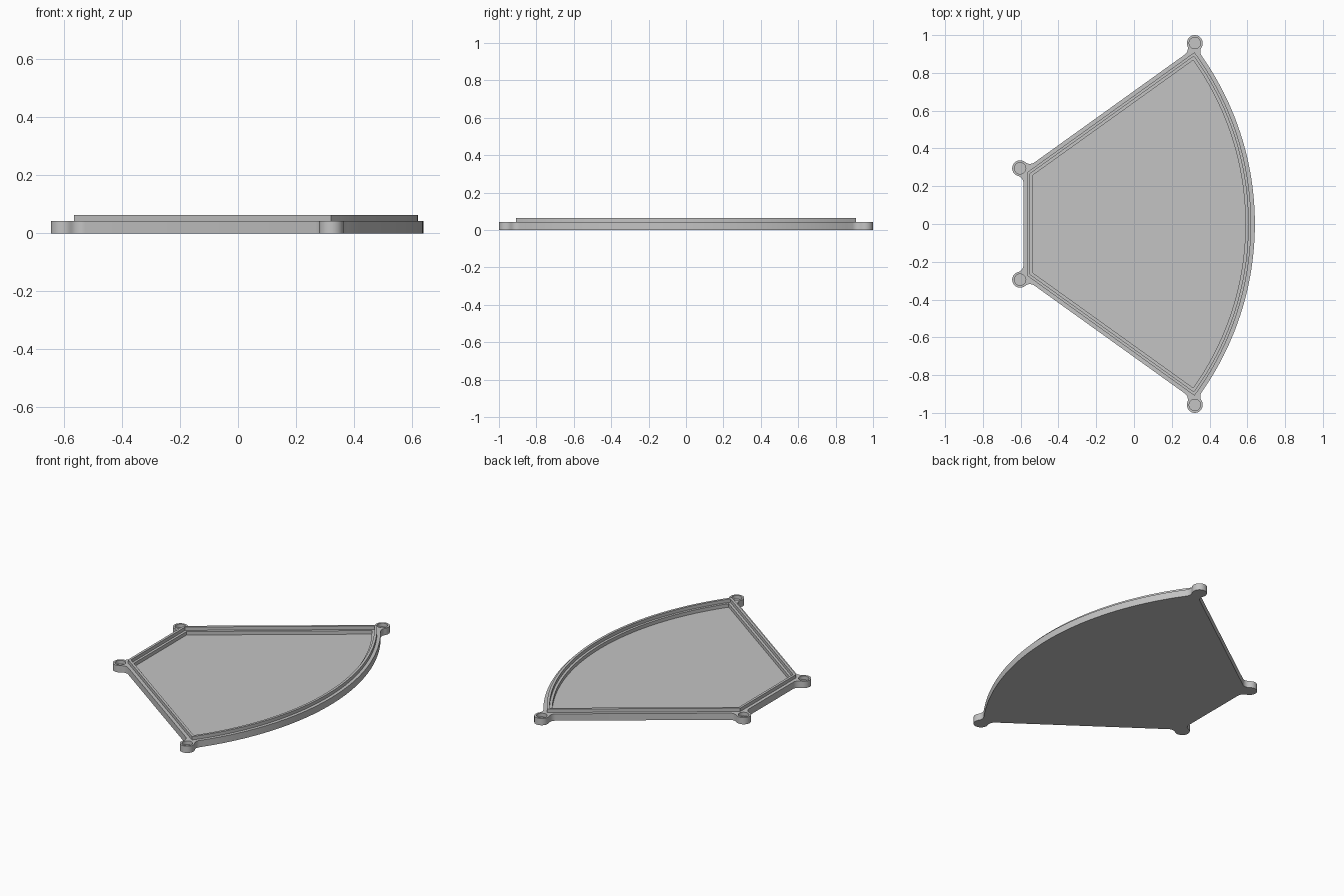
import bpy, bmesh
from math import atan2, acos, cos, sin, sqrt, tau, ceil
from mathutils import Vector as V

cube = bpy.data.objects.get("Cube")
if cube:
    bpy.data.objects.remove(cube)

# Heights
FLOOR, RIM, LIP = 0.02, 0.042, 0.063
# Plan dimensions: lip edge, corner bosses and fillets
LEFT_X, TIP, ARC_R = -0.565, V((0.32, 0.909)), 1.527
CENTRE = V((0.62 - ARC_R, 0))
BOSSES = [V((-0.603, 0.295)), V((0.322, 0.958))]
BOSS_R, HOLE_R, FILLET, MARGIN = 0.042, 0.03, 0.04, 0.02
SIDE = V((0.923, 0.662)).normalized()
NORMAL = V((-SIDE.y, SIDE.x))


def polar(a):
    return V((cos(a), sin(a)))


def arc(c, r, start, end, turn, step=0.06):
    """Points on a circle between two positions; turn is 1 for counterclockwise."""
    a = atan2(*(start - c).yx)
    sweep = ((atan2(*(end - c).yx) - a) * turn) % tau
    n = max(2, ceil(sweep / step))
    return [c + r * polar(a + turn * sweep * i / n) for i in range(n + 1)]


def mirrored(half):
    """Close an upper half outline by reflecting it across y = 0."""
    return half + [V((p.x, -p.y)) for p in reversed(half) if p.y > 1e-6]


def inset_outline(d):
    """Sector outline, d inside the lip's outer edge."""
    p = TIP - NORMAL * d
    x, r = LEFT_X + d, ARC_R - d
    corner = p + SIDE * ((x - p.x) / SIDE.x)
    q = p - CENTRE
    b = q.dot(SIDE)
    tip = p + SIDE * (-b + sqrt(b * b - q.dot(q) + r * r))
    return mirrored([corner] + arc(CENTRE, r, tip, V((1, 0)), -1, 0.025))


def line_fillet(p, u, boss, side):
    """Fillet centre and its touching points on a straight edge and a boss."""
    n = V((-u.y, u.x))
    rel = boss - p
    reach = sqrt((BOSS_R + FILLET) ** 2 - (rel.dot(n) - FILLET) ** 2)
    touch = p + u * (rel.dot(u) + side * reach)
    c = touch + n * FILLET
    return c, touch, boss + (c - boss).normalized() * BOSS_R


def outer_outline():
    """Flange outline with filleted corner bosses."""
    b1, b2 = BOSSES
    edge = TIP + NORMAL * MARGIN
    c1, e1, t1 = line_fillet(V((LEFT_X - MARGIN, 0)), V((0, 1)), b1, -1)
    c2, e2, t2 = line_fillet(edge, SIDE, b1, 1)
    c3, e3, t3 = line_fillet(edge, SIDE, b2, -1)
    # fillet between the far boss and the curved edge
    r, q = ARC_R + MARGIN, b2 - CENTRE
    k, m = r + FILLET, BOSS_R + FILLET
    a = atan2(q.y, q.x) - acos((q.dot(q) + k * k - m * m) / (2 * q.length * k))
    c4, e4 = CENTRE + k * polar(a), CENTRE + r * polar(a)
    t4 = b2 + (c4 - b2).normalized() * BOSS_R
    half = arc(c1, FILLET, e1, t1, 1, 0.2)
    half += arc(b1, BOSS_R, t1, t2, -1, 0.2)[1:]
    half += arc(c2, FILLET, t2, e2, 1, 0.2)[1:]
    half += arc(c3, FILLET, e3, t3, 1, 0.2)
    half += arc(b2, BOSS_R, t3, t4, -1, 0.2)[1:]
    half += arc(c4, FILLET, t4, e4, 1, 0.2)[1:]
    half += arc(CENTRE, r, e4, V((1, 0)), -1, 0.025)[1:]
    return mirrored(half)


bm = bmesh.new()


def ring(points, z):
    vs = [bm.verts.new((p.x, p.y, z)) for p in points]
    edges = [bm.edges.new((vs[i - 1], vs[i])) for i in range(len(vs))]
    return vs, edges


def wall(points, z0, z1):
    """Vertical wall; returns its bottom and top edge loops."""
    (low, low_e), (high, high_e) = ring(points, z0), ring(points, z1)
    for i in range(len(low)):
        bm.faces.new((low[i - 1], low[i], high[i], high[i - 1]))
    return low_e, high_e


def cap(*loops):
    """Flat face between an outer loop and any loops inside it."""
    bmesh.ops.triangle_fill(bm, edges=[e for loop in loops for e in loop],
                            use_beauty=True, normal=(0, 0, 1))


# Flange, raised lip, inner ledge and recessed floor
base, flange = wall(outer_outline(), 0, RIM)
lip_foot, lip_top = wall(inset_outline(0), RIM, LIP)
ledge_outer, lip_inner = wall(inset_outline(0.015), RIM, LIP)
floor, ledge_inner = wall(inset_outline(0.03), FLOOR, RIM)

# Blind holes in the bosses
hole_tops = []
for b in BOSSES:
    for s in (1, -1):
        c = V((b.x, s * b.y))
        bottom, top = wall([c + HOLE_R * polar(tau * i / 32) for i in range(32)], FLOOR, RIM)
        cap(bottom)
        hole_tops.append(top)

cap(base)
cap(flange, lip_foot, *hole_tops)
cap(lip_top, lip_inner)
cap(ledge_outer, ledge_inner)
cap(floor)
bmesh.ops.recalc_face_normals(bm, faces=bm.faces)

mesh = bpy.data.meshes.new("sector_tray")
bm.to_mesh(mesh)
bm.free()
tray = bpy.data.objects.new("sector_tray", mesh)
bpy.context.collection.objects.link(tray)

# Plain grey material
grey = bpy.data.materials.new("light_grey")
grey.use_nodes = True
grey.diffuse_color = (0.55, 0.55, 0.55, 1)
grey.node_tree.nodes["Principled BSDF"].inputs["Base Color"].default_value = (0.55, 0.55, 0.55, 1)
mesh.materials.append(grey)

bpy.ops.object.select_all(action="DESELECT")
tray.select_set(True)
bpy.context.view_layer.objects.active = tray
bpy.ops.object.shade_smooth_by_angle()
